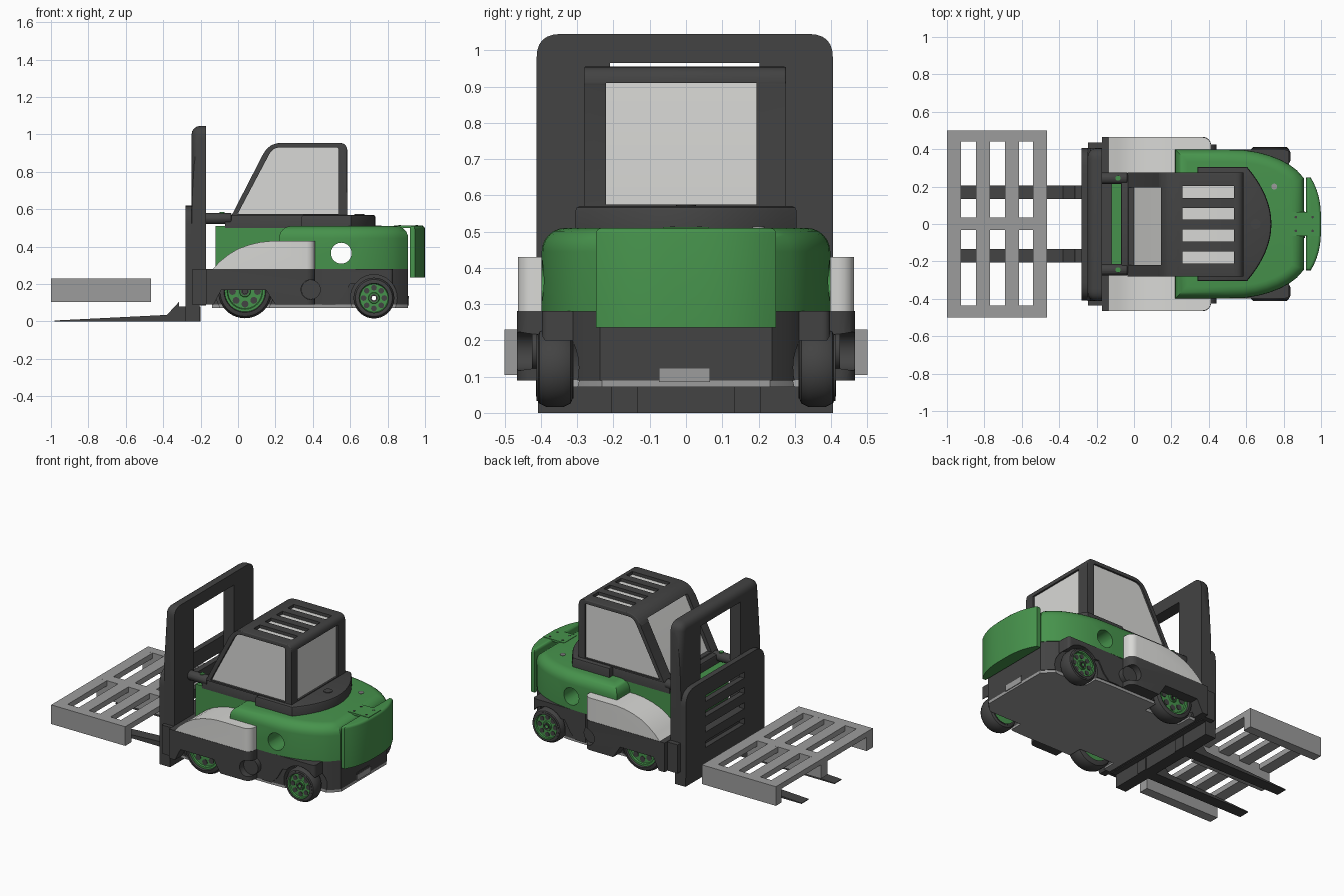
import bpy, bmesh, math
from mathutils import Vector

if "Cube" in bpy.data.objects:
    bpy.data.objects.remove(bpy.data.objects["Cube"])


def material(name, rgb):
    m = bpy.data.materials.new(name)
    m.diffuse_color = (*rgb, 1)
    m.use_nodes = True
    m.node_tree.nodes["Principled BSDF"].inputs["Base Color"].default_value = m.diffuse_color
    return m


DARK = material("charcoal", (0.056, 0.056, 0.056))
GREEN = material("green paint", (0.062, 0.29, 0.072))
LIGHT = material("light grey", (0.69, 0.69, 0.67))
GREY = material("mid grey", (0.335, 0.335, 0.335))
parts, cutters = [], []


def finish(name, bm, mat):
    bmesh.ops.recalc_face_normals(bm, faces=bm.faces)
    me = bpy.data.meshes.new(name)
    bm.to_mesh(me)
    bm.free()
    ob = bpy.data.objects.new(name, me)
    bpy.context.collection.objects.link(ob)
    if mat:
        me.materials.append(mat)
        parts.append(ob)
    else:
        ob.hide_render = True
        cutters.append(ob)
    return ob


def prism(name, pts, axis, lo, hi, mat, bevel=0, pick=None, seg=4):
    """Extrude a 2D outline along an axis; bevel the edges chosen by pick."""
    place = {'x': lambda p, h: (h, p[0], p[1]), 'y': lambda p, h: (p[0], h, p[1]),
             'z': lambda p, h: (p[0], p[1], h)}[axis]
    bm = bmesh.new()
    a = [bm.verts.new(place(p, lo)) for p in pts]
    b = [bm.verts.new(place(p, hi)) for p in pts]
    bm.faces.new(a)
    bm.faces.new(b[::-1])
    for i in range(len(pts)):
        j = (i + 1) % len(pts)
        bm.faces.new((a[i], b[i], b[j], a[j]))
    bmesh.ops.recalc_face_normals(bm, faces=bm.faces)
    if bevel:
        es = [e for e in bm.edges if not pick or all(pick(v.co) for v in e.verts)]
        bmesh.ops.bevel(bm, geom=es, offset=bevel, segments=seg, profile=0.5,
                        affect='EDGES', clamp_overlap=True)
    return finish(name, bm, mat)


def box(name, x, y, z, mat, bevel=0, pick=None):
    return prism(name, [(x[0], y[0]), (x[1], y[0]), (x[1], y[1]), (x[0], y[1])],
                 'z', z[0], z[1], mat, bevel, pick, 3)


def circle(cx, cy, r, n=32):
    return [(cx + r * math.cos(t * math.tau / n), cy + r * math.sin(t * math.tau / n)) for t in range(n)]


def rounded(pts, radii, n=6):
    """Round each outline corner with its own radius."""
    out = []
    for i, p in enumerate(pts):
        p, a, b = Vector(p), Vector(pts[i - 1]), Vector(pts[(i + 1) % len(pts)])
        if not radii[i]:
            out.append(tuple(p))
            continue
        s, e = p + (a - p).normalized() * radii[i], p + (b - p).normalized() * radii[i]
        out += [tuple(s.lerp(p, k / n).lerp(p.lerp(e, k / n), k / n)) for k in range(n + 1)]
    return out


def cut(ob, *tools):
    for t in tools:
        m = ob.modifiers.new("cut", 'BOOLEAN')
        m.operation, m.solver, m.object = 'DIFFERENCE', 'EXACT', t


def lathe(name, prof, cx, cz, mat):
    """Spin a closed (radius, y) outline around a y-directed axle."""
    bm = bmesh.new()
    vs = [bm.verts.new((cx + r, y, cz)) for r, y in prof]
    es = [bm.edges.new((vs[i], vs[(i + 1) % len(vs)])) for i in range(len(vs))]
    bmesh.ops.spin(bm, geom=vs + es, cent=(cx, 0, cz), axis=(0, 1, 0), angle=math.tau, steps=40)
    bmesh.ops.remove_doubles(bm, verts=bm.verts, dist=1e-5)
    return finish(name, bm, mat)


def span(s, a, b):
    return sorted((s * a, s * b))


def plan(x0, w):
    side = [(x0, w), (0.5, w), (0.59, w - .003), (0.66, w - .014), (0.72, w - .03),
            (0.78, w - .053), (0.83, w - .08), (0.87, w - .11), (0.91, w - .155)]
    return side + [(x, -y) for x, y in reversed(side)]


# Pallet: three bearers and a slatted deck
for y in ((-.5, -.437), (-.033, .036), (.44, .5)):
    box("pallet_bearer", (-1, -.465), y, (.105, .23), GREY)
for x in (-1, -.845, -.69, -.54):
    box("pallet_slat", (x, x + .075), (-.499, .499), (.195, .2299), GREY)

# Forks and lift carriage
for s in (1, -1):
    prism("fork", [(-.98, 0), (-.2, 0), (-.2, .08), (-.315, .08), (-.315, .105), (-.38, .035), (-.98, .005)],
          'y', *span(s, .133, .206), DARK)
box("carriage_foot", (-.28, -.205), (-.408, .405), (0, .1), DARK)
carriage = prism("carriage", rounded([(-.408, .06), (.405, .06), (.405, .62), (-.408, .62)], (0, 0, .1, .1)),
                 'x', -.282, -.246, DARK)
for z in (.18, .28, .38, .48):
    cut(carriage, box("carriage_slot", (-.4, -.1), (-.2, .2), (z, z + .04), None))

# Mast frame with a tall opening
mast = prism("mast", rounded([(-.412, .085), (.405, .085), (.405, 1.045), (-.412, 1.045)], (0, 0, .065, .065)),
             'x', -.248, -.172, DARK, .045, lambda c: c.x < -.24 and c.z > .97)
cut(mast, box("mast_opening", (-.4, -.1), (-.21, .203), (.28, .965), None))

# Lower chassis and floor plate
chassis = prism("chassis", plan(-.172, .392), 'z', .09, .281, DARK)
floor = prism("floor_plate", plan(-.14, .387), 'z', .072, .0905, GREY)
box("tow_plate", (.9, .915), (-.075, .066), (.085, .122), GREY)
prism("tow_recess", rounded([(-.075, .12), (.066, .12), (.066, .136), (-.075, .136)], (0, 0, .012, .012)),
      'x', .9, .914, DARK)
cut(chassis, prism("axle_hole", circle(.727, .125, .012), 'y', -1, 1, None))

for s in (1, -1):
    # Wheel wells, rear arches and side skirts with an arch over each front wheel
    rear_well = prism("rear_well", circle(.727, .125, .125), 'y', *span(s, .295, .6), None)
    front_well = prism("front_well", circle(.035, .16, .155), 'y', *span(s, .295, .6), None)
    cut(chassis, rear_well, front_well)
    cut(floor, rear_well, front_well)
    arch = prism("rear_arch", [(.45, .09), (.52, .09), (.56, .13), (.6, .2), (.83, .2), (.83, .281), (.45, .281)],
                 'y', *span(s, .27, .397), DARK, .02, lambda c: c.x > .82 and abs(c.y) > .39)
    cut(arch, rear_well)
    skirt = prism("side_skirt", [(-.172, .09), (-.13, .09), (-.09, .168), (.15, .168), (.2, .09), (.413, .09),
                                 (.413, .281), (-.172, .281)], 'y', *span(s, .375, .466), DARK,
                  .045, lambda c: c.x > .41 and abs(c.y) > .45)
    cut(skirt, prism("side_recess", circle(.39, .17, .053), 'y', *span(s, .41, .6), None))
    prism("side_tank", circle(.39, .17, .052), 'y', *span(s, .37, .425), DARK)
    box("front_bracket", (-.245, -.168), span(s, .38, .437), (.09, .277), DARK)

    # Pale front fenders
    prism("front_fender", [(-.137, .28), (-.13, .285), (-.1, .318), (-.05, .358), (.0, .388), (.06, .41),
                           (.12, .424), (.18, .43), (.412, .43), (.412, .28)],
          'y', *span(s, .26, .464), LIGHT, .045, lambda c: c.x > .4 and abs(c.y) > .45)

    # Wheels: tyre, hub and round dark openings
    for label, cx, cz, r, hub, y0, y1 in (("front", .037, .16, .143, .108, .31, .414),
                                          ("rear", .727, .125, .109, .089, .31, .412)):
        prof = [(hub - .004, y0), (r - .03, y0), (r - .01, y0 + .008), (r, y0 + .028), (r, y1 - .028),
                (r - .01, y1 - .008), (r - .03, y1), (hub + .004, y1), (hub, y1 - .012), (hub - .004, y1 - .02)]
        lathe(label + "_tyre", [(a, s * b) for a, b in prof], cx, cz, DARK)
        f = y1 - .012
        hp = [(.012, y0 + .01), (hub, y0 + .01), (hub, f), (hub * .88, f), (hub * .84, f - .008),
              (.03, f - .008), (.027, f), (.012, f)]
        lathe(label + "_hub", [(a, s * b) for a, b in hp], cx, cz, GREEN)
        lathe(label + "_hub_ring", [(.0125, s * f), (.021, s * f), (.021, s * (f + .004)),
                                    (.0125, s * (f + .004))], cx, cz, DARK)
        for x, z in circle(cx, cz, hub * .62, 8):
            prism(label + "_hub_opening", circle(x, z, hub * .17, 12), 'y', *span(s, f - .01, f - .005), DARK)

    # Tilt arms between mast and cab
    prism("tilt_arm", circle(s * .245, .55, .031, 16), 'x', -.18, -.035, DARK, .008, None, 2)
    prism("tilt_arm_pin", circle(-.085, s * .245, .014, 14), 'z', .57, .584, GREEN)

# Green bodywork with a round porthole
porthole = prism("porthole", circle(.552, .365, .056), 'y', -1, 1, None)
body = prism("rear_body", plan(.22, .398), 'z', .28, .51, GREEN, .065, lambda c: c.z > .5, 6)
cut(body, porthole)
box("front_body", (-.12, .3), (-.265, .265), (.28, .511), GREEN)

# Curved rear hood with hinge plate and filler cap
T = [-1 + k / 8 for k in range(17)]
prism("rear_hood", [(.92, -.248)] + [(.945 + .055 * (1 - abs(t) ** 2.8), .248 * t) for t in T] + [(.92, .248)],
      'z', .235, .51, GREEN, .025, lambda c: c.z > .5)
box("hood_hinge", (.835, .988), (-.064, .064), (.499, .5125), GREEN)
for s in (1, -1):
    for x in (.865, .955):
        prism("hinge_bolt", circle(x, s * .037, .007, 10), 'z', .51, .5145, DARK)
prism("filler_cap", circle(.75, .2, .016, 16), 'z', .5, .514, GREY)

# Deck under the cab
arc = [(.735 - .13 * t * t, .305 * t) for t in T]
prism("cab_deck", [(-.07, -.27), (.34, -.27), (.34, -.305)] + arc + [(.34, .305), (.34, .27), (-.07, .27)],
      'z', .5, .57, DARK, .012, lambda c: c.z > .56, 2)
prism("deck_button", circle(.65, 0, .027, 20), 'z', .56, .574, DARK)

# Cab frame with cut windows and roof slots
cab = prism("cab_frame", rounded([(-.035, .565), (.585, .565), (.585, .955), (.165, .955)], (0, 0, .045, .07)),
            'y', -.282, .276, DARK, .02, lambda c: c.z > .6 and abs(c.y) > .27)
window = rounded([(-.002, .575), (.537, .575), (.537, .93), (.186, .93)], (0, 0, .01, .04))
cut(cab, prism("side_window_opening", window, 'y', -.5, .5, None),
    box("end_window_opening", (-.3, .8), (-.22, .195), (.5751, .91), None))
for y in (.14, .023, -.093, -.21):
    cut(cab, box("roof_slot", (.26, .535), (y, y + .063), (.86, 1.1), None))
prism("cab_glass", rounded([(-.008, .56), (.573, .56), (.573, .935), (.177, .935)], (0, 0, .02, .04)),
      'y', -.268, .264, LIGHT)

# Bake the cuts, drop the cutters and shade
bpy.context.view_layer.update()
deps = bpy.context.evaluated_depsgraph_get()
baked = [(o, bpy.data.meshes.new_from_object(o.evaluated_get(deps))) for o in parts if o.modifiers]
for o, me in baked:
    o.modifiers.clear()
    o.data = me
for c in cutters:
    bpy.data.objects.remove(c)
for o in parts:
    o.select_set(True)
bpy.context.view_layer.objects.active = parts[0]
bpy.ops.object.shade_smooth_by_angle(angle=math.radians(32))
